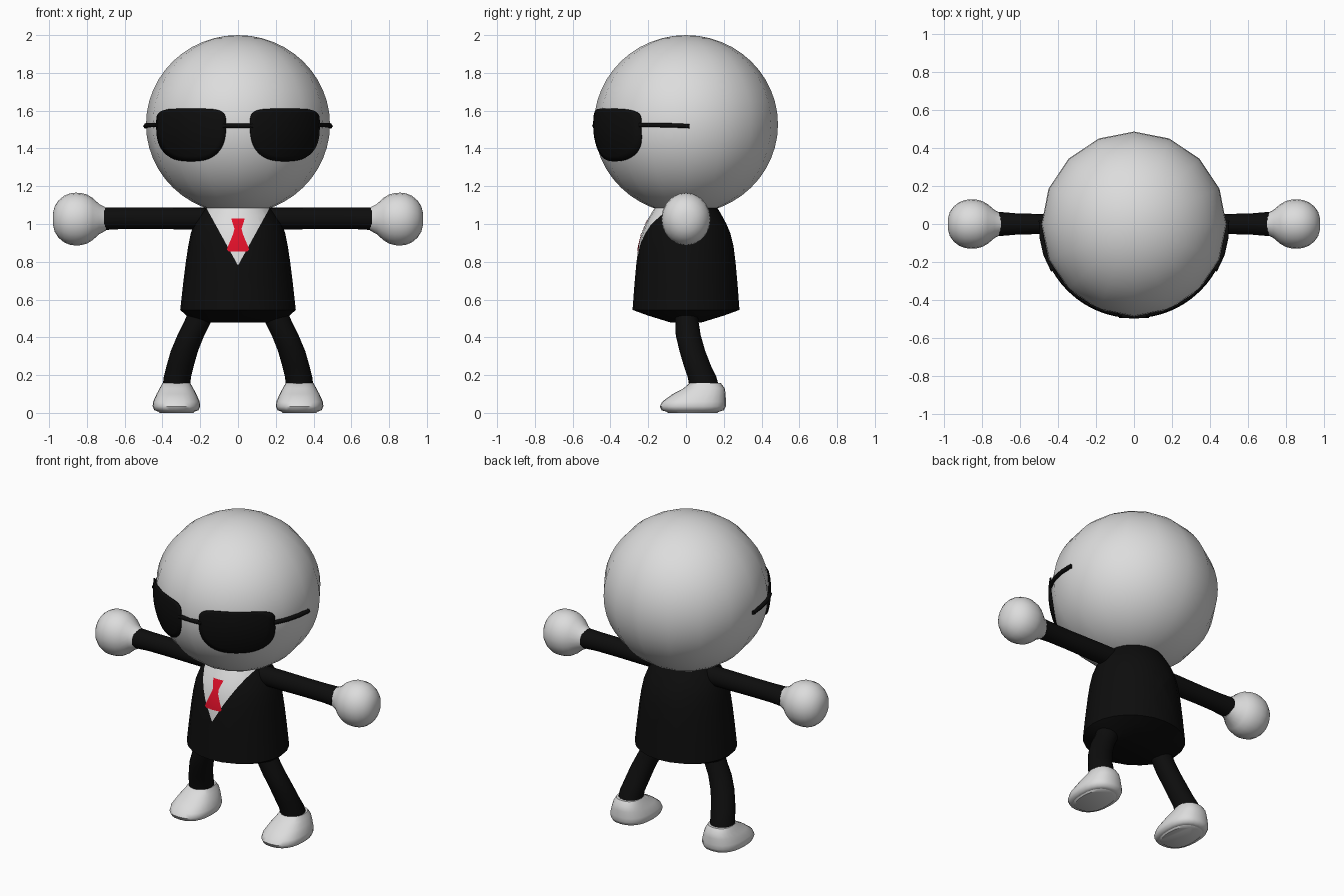
import bpy, bmesh, math
from mathutils import Vector

if "Cube" in bpy.data.objects:
    bpy.data.objects.remove(bpy.data.objects["Cube"])


def material(name, rgb):
    m = bpy.data.materials.new(name)
    m.diffuse_color = (*rgb, 1)
    m.use_nodes = True
    m.node_tree.nodes["Principled BSDF"].inputs["Base Color"].default_value = m.diffuse_color
    return m


WHITE = material("pale grey", (0.72, 0.72, 0.72))
BLACK = material("black", (0.004, 0.004, 0.004))
RED = material("red", (0.75, 0.005, 0.022))


def finish(bm, name, mats, mirror=False, angle=40):
    bmesh.ops.recalc_face_normals(bm, faces=bm.faces)
    me = bpy.data.meshes.new(name)
    bm.to_mesh(me)
    bm.free()
    ob = bpy.data.objects.new(name, me)
    bpy.context.collection.objects.link(ob)
    for m in mats:
        me.materials.append(m)
    bpy.ops.object.select_all(action='DESELECT')
    ob.select_set(True)
    bpy.context.view_layer.objects.active = ob
    bpy.ops.object.shade_smooth_by_angle(angle=math.radians(angle))
    if mirror:
        mod = ob.modifiers.new("mirror", 'MIRROR')
        mod.use_mirror_merge = False
    return ob


def power(v, e):
    return math.copysign(abs(v) ** (2 / e), v)


def loft(rings, n=24, axis='z', e=2):
    """Rings (t, cu, cv, ru, rv) of superellipses stacked along an axis."""
    bm = bmesh.new()
    loops = []
    for t, cu, cv, ru, rv in rings:
        loop = []
        for i in range(n):
            a = 2 * math.pi * i / n
            u = cu + ru * power(math.cos(a), e)
            v = cv + rv * power(math.sin(a), e)
            loop.append(bm.verts.new((u, v, t) if axis == 'z' else (t, u, v)))
        loops.append(loop)
    for a, b in zip(loops, loops[1:]):
        for i in range(n):
            j = (i + 1) % n
            bm.faces.new((a[i], a[j], b[j], b[i]))
    bm.faces.new(loops[0])
    bm.faces.new(loops[-1])
    return bm


# head
HEAD_Z = 1.527
bm = bmesh.new()
bmesh.ops.create_uvsphere(bm, u_segments=16, v_segments=24, radius=1)
for v in bm.verts:
    v.co = (v.co.x * 0.487, v.co.y * 0.487, v.co.z * 0.473 + HEAD_Z)
finish(bm, "head", [WHITE])

# neck
finish(loft([(1.04, 0, 0, .165, .16), (1.12, 0, 0, .165, .16)]), "neck", [WHITE])

# jacket: profile of (z, half width, half depth), with the shirt front cut in
PROFILE = [(.478, .17, .08), (.515, .272, .2), (.545, .306, .283), (.68, .291, .273),
           (.8, .276, .262), (.88, .264, .252), (.95, .25, .235), (1.0, .232, .214),
           (1.045, .205, .19), (1.087, .17, .165)]
SLOPE, V_TIP = 0.55, 0.78
bm = loft([(z, 0, 0, rx, ry) for z, rx, ry in PROFILE])
for s in (-1, 1):
    bmesh.ops.bisect_plane(bm, geom=bm.verts[:] + bm.edges[:] + bm.faces[:], dist=1e-5,
                           plane_co=(0, 0, V_TIP), plane_no=(s, 0, -SLOPE))
for f in bm.faces:
    c = f.calc_center_median()
    if c.y < -0.05 and abs(c.x) < SLOPE * (c.z - V_TIP):
        f.material_index = 1
finish(bm, "jacket_and_shirt", [BLACK, WHITE], angle=50)


def jacket_front(x, z):
    for (z0, a0, b0), (z1, a1, b1) in zip(PROFILE, PROFILE[1:]):
        if z0 <= z <= z1:
            k = (z - z0) / (z1 - z0)
            a, b = a0 + (a1 - a0) * k, b0 + (b1 - b0) * k
            return -b * math.sqrt(1 - (x / a) ** 2)


# tie: thin plate following the shirt front
bm = bmesh.new()
rows = []
for z, w in [(.855, .05), (.865, .058), (.88, .054), (.91, .041), (.95, .025),
             (.975, .019), (1.0, .027), (1.03, .036)]:
    rows.append([bm.verts.new((w * k, jacket_front(w * k, z) - .003, z)) for k in (-1, 0, 1)])
for a, b in zip(rows, rows[1:]):
    for i in range(2):
        bm.faces.new((a[i], a[i + 1], b[i + 1], b[i]))
finish(bm, "tie", [RED])

# arms
finish(loft([(.12, 0, 1.03, .058, .058), (.3, 0, 1.03, .058, .058), (.5, 0, 1.03, .053, .057),
             (.62, 0, 1.03, .056, .057), (.71, 0, 1.028, .064, .06)], 16, 'x'),
       "sleeve", [BLACK], True)

# hands
HAND = [(.70, .061), (.735, .08), (.77, .112), (.80, .13), (.83, .138), (.86, .14),
        (.89, .136), (.92, .124), (.95, .099), (.97, .068), (.98, .03)]
finish(loft([(x, 0, 1.026, r * .93, r) for x, r in HAND], 20, 'x'), "hand", [WHITE], True, 60)

# legs
finish(loft([(.53, .195, 0, .07, .062), (.48, .215, .005, .071, .062), (.41, .25, .012, .071, .066),
             (.33, .283, .033, .072, .068), (.25, .306, .06, .072, .072),
             (.19, .321, .085, .072, .076), (.145, .326, .095, .073, .078)], 16),
       "trouser_leg", [BLACK], True)

# feet
finish(loft([(.008, .326, .035, .1, .145), (.014, .326, .036, .117, .165),
             (.035, .326, .036, .126, .175), (.06, .326, .043, .123, .168),
             (.1, .326, .07, .105, .14), (.13, .326, .096, .089, .109),
             (.157, .326, .101, .074, .084)], 24, 'z', 2.4), "foot", [WHITE], True, 50)
finish(loft([(0, .326, .035, .09, .13), (.01, .326, .035, .1, .145)], 24, 'z', 2.4),
       "sole", [WHITE], True)


# sunglass lenses: rounded outline pressed onto the head
def on_head(x, z):
    q = 1 - (x / .492) ** 2 - ((z - HEAD_Z) / .48) ** 2
    return Vector((x, -.492 * math.sqrt(q), z))


bm = bmesh.new()
N, RINGS = 48, 7
mid = bm.verts.new(on_head(.247, 1.52))
prev = None
for r in range(1, RINGS + 1):
    k = r / RINGS
    ring = []
    for i in range(N):
        c, s = math.cos(2 * math.pi * i / N), math.sin(2 * math.pi * i / N)
        e, h = (4.5, .09) if s > 0 else (2.6, .187)
        ring.append(bm.verts.new(on_head(.247 + .183 * k * power(c, e),
                                         1.52 + h * k * power(s, e))))
    for i in range(N):
        j = (i + 1) % N
        bm.faces.new((mid, ring[i], ring[j]) if prev is None
                     else (prev[i], ring[i], ring[j], prev[j]))
    prev = ring
lens = finish(bm, "sunglass_lens", [BLACK], True)
solid = lens.modifiers.new("thickness", 'SOLIDIFY')
solid.thickness, solid.offset = 0.008, 0


# sunglass bridge and temples
def rod(name, pts):
    cu = bpy.data.curves.new(name, 'CURVE')
    cu.dimensions = '3D'
    cu.bevel_depth, cu.bevel_resolution, cu.use_fill_caps = 0.013, 1, True
    sp = cu.splines.new('POLY')
    sp.points.add(len(pts) - 1)
    for p, co in zip(sp.points, pts):
        p.co = (*co, 1)
    cu.materials.append(BLACK)
    bpy.context.collection.objects.link(bpy.data.objects.new(name, cu))


rod("sunglass_bridge", [(-.08, -.482, 1.52), (0, -.484, 1.52), (.08, -.482, 1.52)])
for s, side in ((-1, "left"), (1, "right")):
    rod("sunglass_temple_" + side, [(s * .425, -.245, 1.524), (s * .465, -.16, 1.524),
                                    (s * .485, -.07, 1.522), (s * .489, .018, 1.518)])
